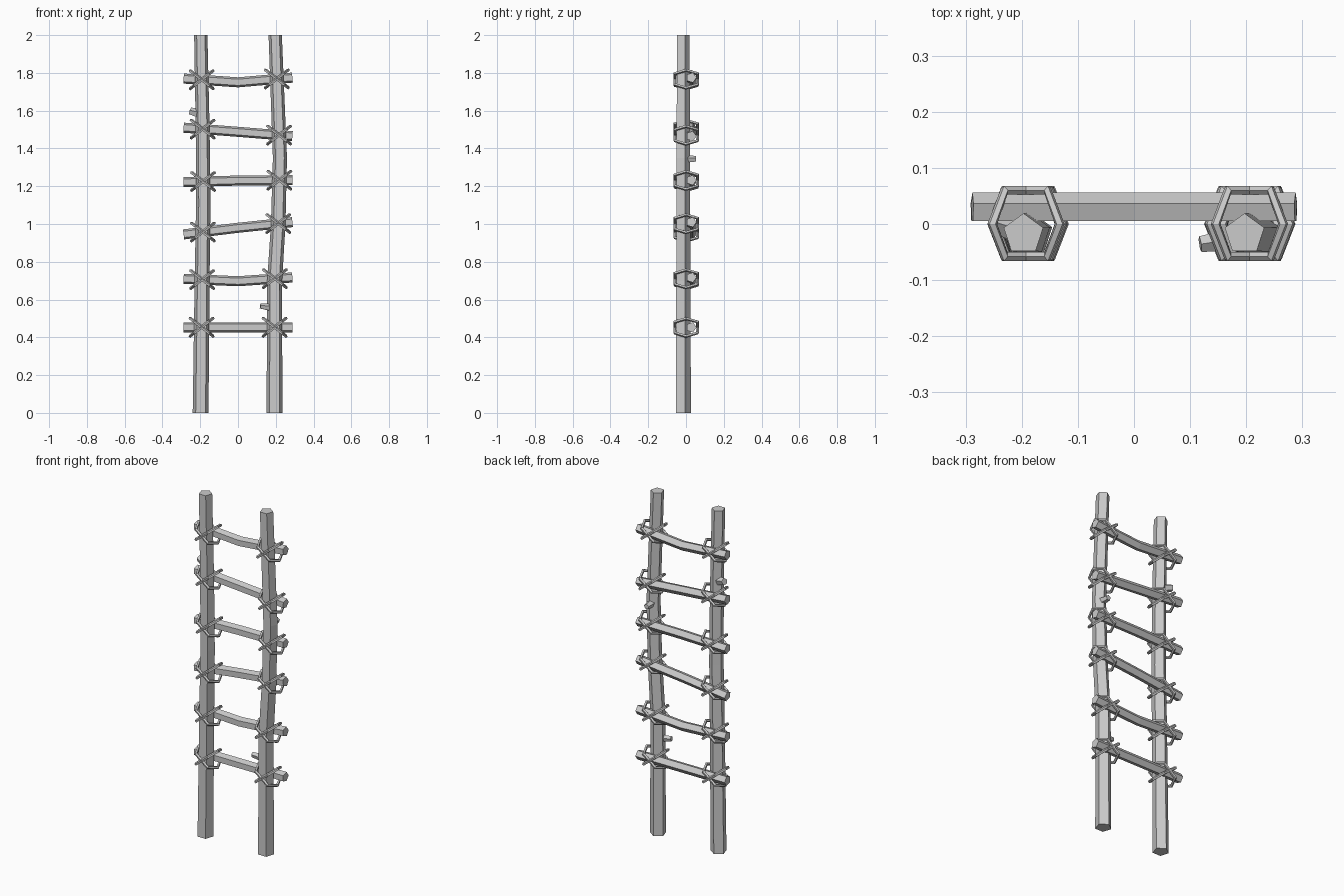
import bpy, bmesh, math
from mathutils import Vector

if "Cube" in bpy.data.objects:
    bpy.data.objects.remove(bpy.data.objects["Cube"], do_unlink=True)

# One plain grey for the whole ladder
grey = bpy.data.materials.new("plain grey")
grey.use_nodes = True
colour = (0.6, 0.6, 0.6, 1)
grey.diffuse_color = colour
grey.node_tree.nodes["Principled BSDF"].inputs["Base Color"].default_value = colour


def sweep(name, path, radii, ref, closed=False, sides=5):
    """Sweep a polygon along a path; its first corner points towards ref."""
    path = [Vector(p) for p in path]
    ref = Vector(ref)
    n = len(path)
    bm = bmesh.new()
    rings = []
    for i, p in enumerate(path):
        after = path[(i + 1) % n] if closed else path[min(i + 1, n - 1)]
        before = path[i - 1] if closed else path[max(i - 1, 0)]
        t = (after - before).normalized()
        u = (ref - t * ref.dot(t)).normalized()
        v = t.cross(u)
        ring = []
        for k in range(sides):
            a = math.tau * k / sides
            ring.append(bm.verts.new(p + radii[i] * (u * math.cos(a) + v * math.sin(a))))
        rings.append(ring)
    for i in range(n if closed else n - 1):
        a, b = rings[i], rings[(i + 1) % n]
        for k in range(sides):
            m = (k + 1) % sides
            bm.faces.new((a[k], a[m], b[m], b[k]))
    if not closed:
        bm.faces.new(rings[0])
        bm.faces.new(rings[-1])
    bmesh.ops.recalc_face_normals(bm, faces=bm.faces)
    mesh = bpy.data.meshes.new(name)
    bm.to_mesh(mesh)
    bm.free()
    mesh.materials.append(grey)
    obj = bpy.data.objects.new(name, mesh)
    bpy.context.collection.objects.link(obj)
    return obj


def value_at(points, key):
    """Straight-line value between (key, value) points."""
    for (k0, v0), (k1, v1) in zip(points, points[1:]):
        if key <= k1:
            return v0 + (v1 - v0) * (key - k0) / (k1 - k0)
    return points[-1][1]


# Poles: (height, sideways position)
BACK = (0, 1, 0)
POLE_Y = -0.018
poles = {
    "right": [(0, -0.198), (0.7, -0.19), (1.1, -0.184), (1.5, -0.187), (2, -0.197)],
    "left": [(0, 0.193), (0.7, 0.194), (1.0, 0.213), (1.35, 0.222), (2, 0.197)],
}
for side, line in poles.items():
    obj = sweep(side + "_pole", [(x, POLE_Y, z) for z, x in line],
                [0.044 - 0.0035 * z for z, x in line], BACK)
    # Level the sawn ends
    for vert in obj.data.vertices:
        if vert.co.z < 0.05:
            vert.co.z = 0
        elif vert.co.z > 1.95:
            vert.co.z = 2

# Rungs: heights at the right end, middle and left end
rungs = [(0.453, 0.453, 0.453), (0.71, 0.697, 0.717), (0.945, 0.98, 1.01),
         (1.222, 1.23, 1.232), (1.51, 1.488, 1.465), (1.77, 1.75, 1.775)]
# Six-cornered lashing loop seen from above
loop = [(0.038, 0.06), (0.06, 0), (0.038, -0.058),
        (-0.038, -0.058), (-0.06, 0), (-0.038, 0.06)]

for i, (right_z, mid_z, left_z) in enumerate(rungs, 1):
    line = [(-0.288, right_z), (0, mid_z), (0.288, left_z)]
    sweep(f"rung_{i}", [(x, 0.028, z) for x, z in line], [0.028] * 3, BACK)
    # Two crossed rope loops at each joint
    for side, pole in poles.items():
        px = value_at(pole, (right_z if side == "right" else left_z))
        pz = value_at(line, px)
        for tilt, label in ((0.78, "a"), (-0.78, "b")):
            sweep(f"{side}_rope_{i}_{label}",
                  [(px + x, y, pz + tilt * x) for x, y in loop],
                  [0.009] * 6, (-tilt, 0, 1), closed=True)

# Stubs of cut branches on the poles
stubs = {
    "right_branch_stub": ((-0.19, -0.015, 1.58), (-0.252, 0.005, 1.597), 0.027, 0.02),
    "lower_left_branch_stub": ((0.19, -0.025, 0.555), (0.118, -0.036, 0.565), 0.022, 0.015),
    "back_left_branch_stub": ((0.22, -0.01, 1.345), (0.218, 0.053, 1.343), 0.024, 0.016),
}
for name, (start, end, r0, r1) in stubs.items():
    sweep(name, [start, end], [r0, r1], (0, 0, 1))
